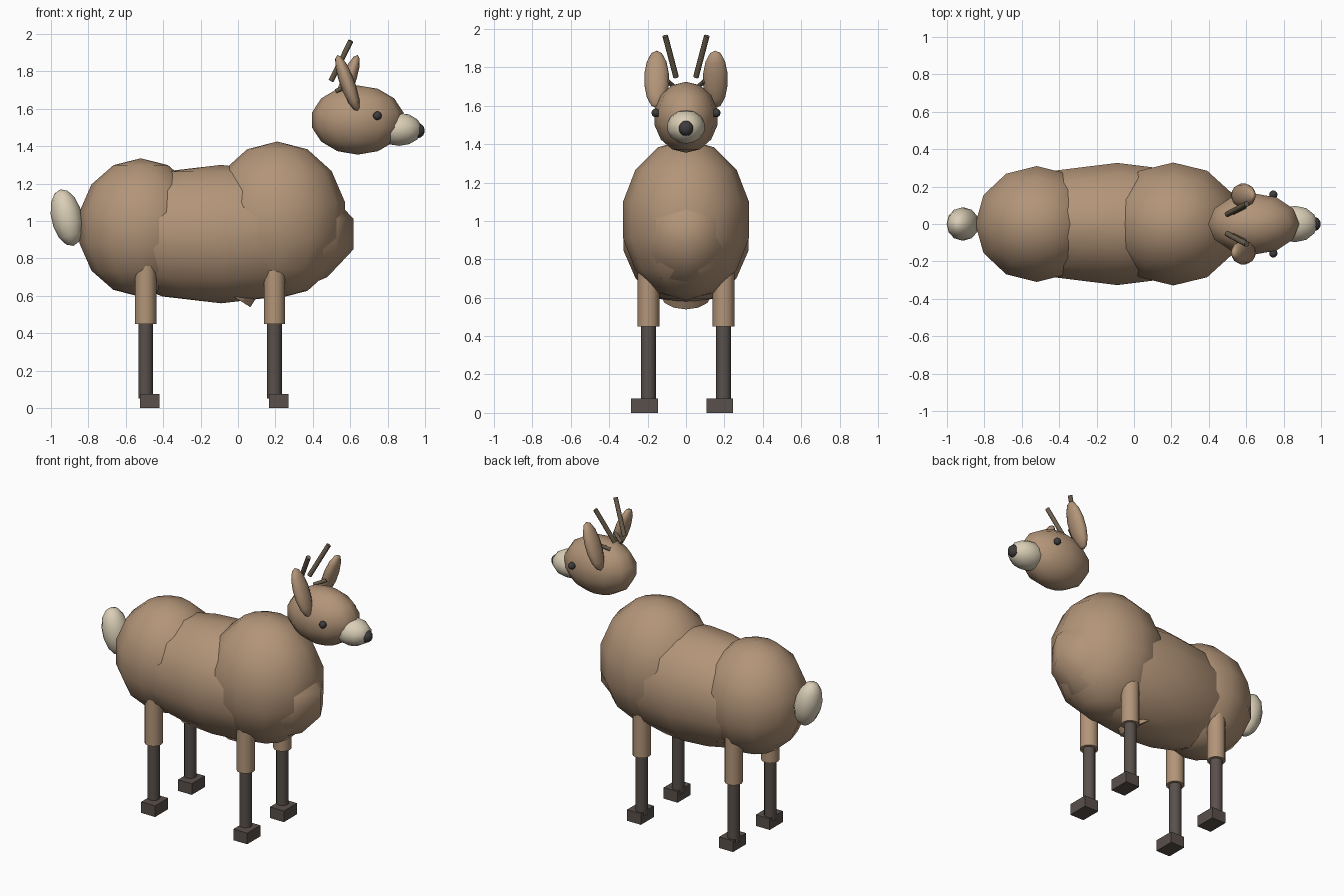
import bpy
from math import radians
from mathutils import Vector

if "Cube" in bpy.data.objects:
    bpy.data.objects.remove(bpy.data.objects["Cube"])


def material(name, rgb):
    m = bpy.data.materials.new(name)
    m.diffuse_color = (*rgb, 1)
    m.use_nodes = True
    m.node_tree.nodes["Principled BSDF"].inputs["Base Color"].default_value = m.diffuse_color
    return m


FUR = material("fur", (0.45, 0.30, 0.19))
CREAM = material("cream", (0.70, 0.62, 0.47))
DARK = material("dark_leg", (0.10, 0.08, 0.07))
HORN = material("horn", (0.15, 0.115, 0.075))
BLACK = material("black", (0.05, 0.045, 0.045))


def finish(name, mat, smooth=True):
    ob = bpy.context.object
    ob.name = name
    ob.data.materials.append(mat)
    bpy.ops.object.transform_apply(location=False, rotation=True, scale=True)
    if smooth:
        bpy.ops.object.shade_smooth_by_angle(angle=radians(50))
    return ob


def ellipsoid(name, loc, radii, mat, tilt=0, seg=12, rings=7):
    bpy.ops.mesh.primitive_uv_sphere_add(segments=seg, ring_count=rings, radius=1,
                                         location=loc, rotation=(0, tilt, 0))
    bpy.context.object.scale = radii
    return finish(name, mat)


def rod(name, a, b, r, mat, seg=12):
    a, b = Vector(a), Vector(b)
    d = b - a
    bpy.ops.mesh.primitive_cylinder_add(vertices=seg, radius=r, depth=d.length,
                                        location=(a + b) / 2)
    bpy.context.object.rotation_euler = d.to_track_quat('Z', 'Y').to_euler()
    return finish(name, mat)


# Body: overlapping low-poly ellipsoids
ellipsoid("torso", (-0.09, 0, 0.93), (0.725, 0.335, 0.37), FUR)
ellipsoid("chest", (0.21, 0, 1.005), (0.372, 0.337, 0.42), FUR)
ellipsoid("haunch", (-0.52, 0, 0.965), (0.337, 0.318, 0.37), FUR)
ellipsoid("tail", (-0.915, 0, 1.018), (0.083, 0.09, 0.155), CREAM, radians(-13))

# Neck, mostly buried in the chest
rod("neck", (-0.044, 0, 0.608), (0.25, 0, 1.08), 0.13, FUR)

# Head
ellipsoid("head", (0.64, 0, 1.54), (0.25, 0.168, 0.185), FUR)
ellipsoid("muzzle", (0.86, 0, 1.49), (0.125, 0.1, 0.088), CREAM)
ellipsoid("nose", (0.962, 0, 1.483), (0.038, 0.04, 0.04), BLACK, seg=10)

# Paired head parts
for side, tag in ((-1, "right"), (1, "left")):
    ellipsoid("eye_" + tag, (0.745, side * 0.157, 1.563), (0.023,) * 3, BLACK)
    ellipsoid("ear_" + tag, (0.585, side * 0.153, 1.737), (0.04, 0.065, 0.16),
              FUR, side * radians(20))
    rod("antler_" + tag, (0.498, side * 0.052, 1.75), (0.603, side * 0.108, 1.963),
        0.015, HORN, 8)
    rod("antler_tine_" + tag, (0.525, side * 0.06, 1.695), (0.595, side * 0.095, 1.728),
        0.012, HORN, 8)

# Legs with hooves
for x, end in ((0.195, "front"), (-0.494, "rear")):
    for side, tag in ((-1, "right"), (1, "left")):
        y = side * 0.196
        name = end + "_" + tag
        rod("upper_leg_" + name, (x, y, 0.45), (x, y, 0.82), 0.057, FUR)
        rod("lower_leg_" + name, (x, y, 0.05), (x, y, 0.50), 0.039, DARK)
        bpy.ops.mesh.primitive_cube_add(size=1, location=(x + 0.022, y - 0.02, 0.0375))
        bpy.context.object.scale = (0.104, 0.14, 0.075)
        finish("hoof_" + name, DARK, smooth=False)
